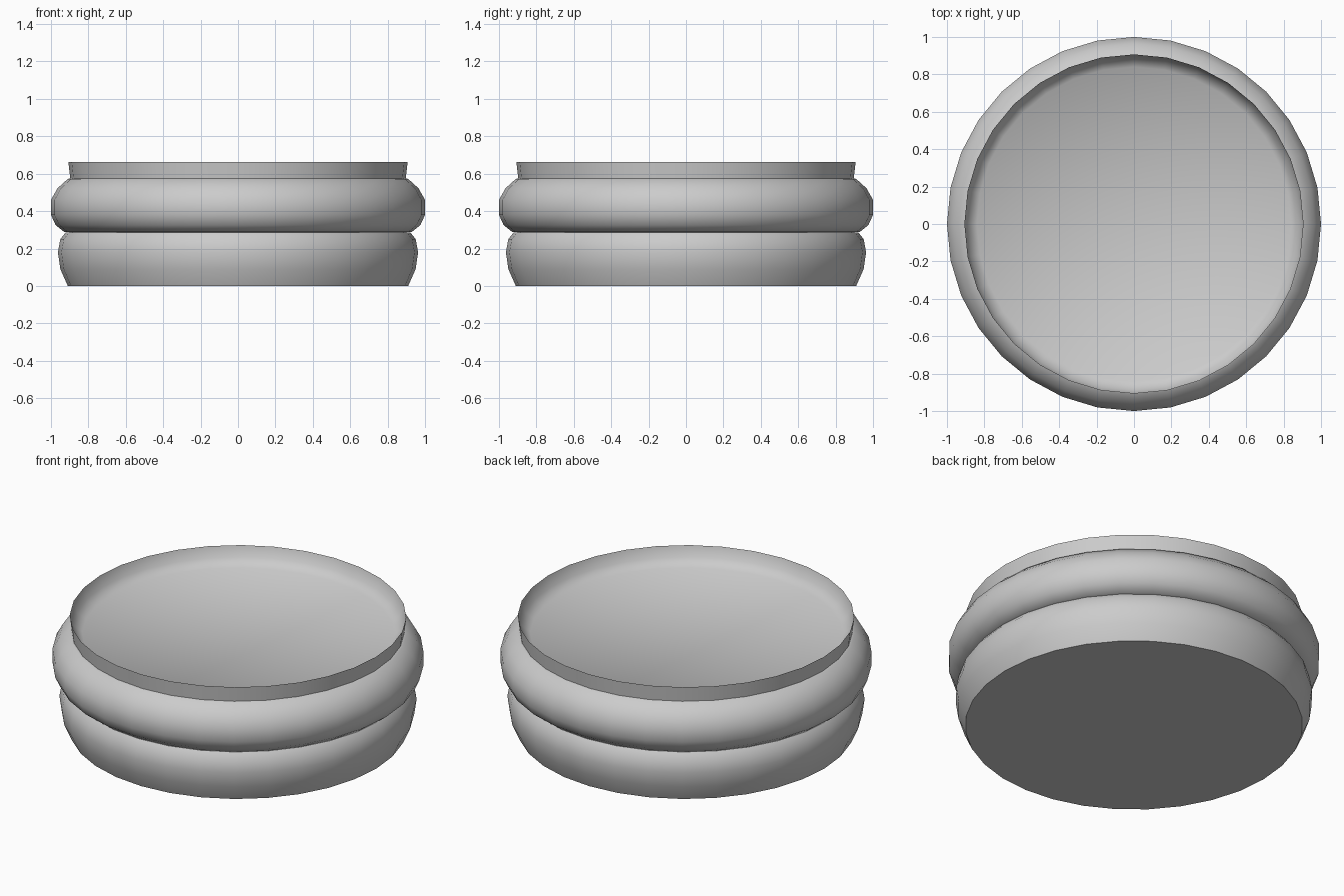
import bpy, bmesh, math

if "Cube" in bpy.data.objects:
    bpy.data.objects.remove(bpy.data.objects["Cube"])

SIDES = 32


def lathe(name, profile):
    """Spin an (r, z) profile around z; end rings are capped where r is 0."""
    bm = bmesh.new()
    rings = []
    for r, z in profile:
        if r == 0:
            rings.append([bm.verts.new((0, 0, z))])
        else:
            rings.append([bm.verts.new((r * math.cos(2 * math.pi * i / SIDES),
                                        r * math.sin(2 * math.pi * i / SIDES), z))
                          for i in range(SIDES)])
    for a, b in zip(rings, rings[1:]):
        for i in range(SIDES):
            j = (i + 1) % SIDES
            if len(a) == 1:
                bm.faces.new((a[0], b[j], b[i]))
            elif len(b) == 1:
                bm.faces.new((a[i], a[j], b[0]))
            else:
                bm.faces.new((a[i], a[j], b[j], b[i]))
    bmesh.ops.recalc_face_normals(bm, faces=bm.faces)
    mesh = bpy.data.meshes.new(name)
    bm.to_mesh(mesh)
    bm.free()
    obj = bpy.data.objects.new(name, mesh)
    bpy.context.collection.objects.link(obj)
    bpy.ops.object.select_all(action='DESELECT')
    obj.select_set(True)
    bpy.context.view_layer.objects.active = obj
    bpy.ops.object.shade_smooth_by_angle(angle=math.radians(40))
    return obj


# One closed shell: base, two bulging bands, thin flared rim, recessed floor
lathe("round_container", [
    (0, 0), (0.91, 0),                                                # underside
    (0.95, 0.09), (0.963, 0.18), (0.95, 0.25), (0.922, 0.285),        # lower band
    (0.90, 0.287), (0.93, 0.289),                                     # groove
    (0.975, 0.325), (1.0, 0.38), (1.0, 0.46), (0.965, 0.522), (0.91, 0.572),  # upper band
    (0.897, 0.575), (0.907, 0.663),                                   # rim outside
    (0.889, 0.60), (0.84, 0.56), (0, 0.56),                           # rim inside, floor
])
